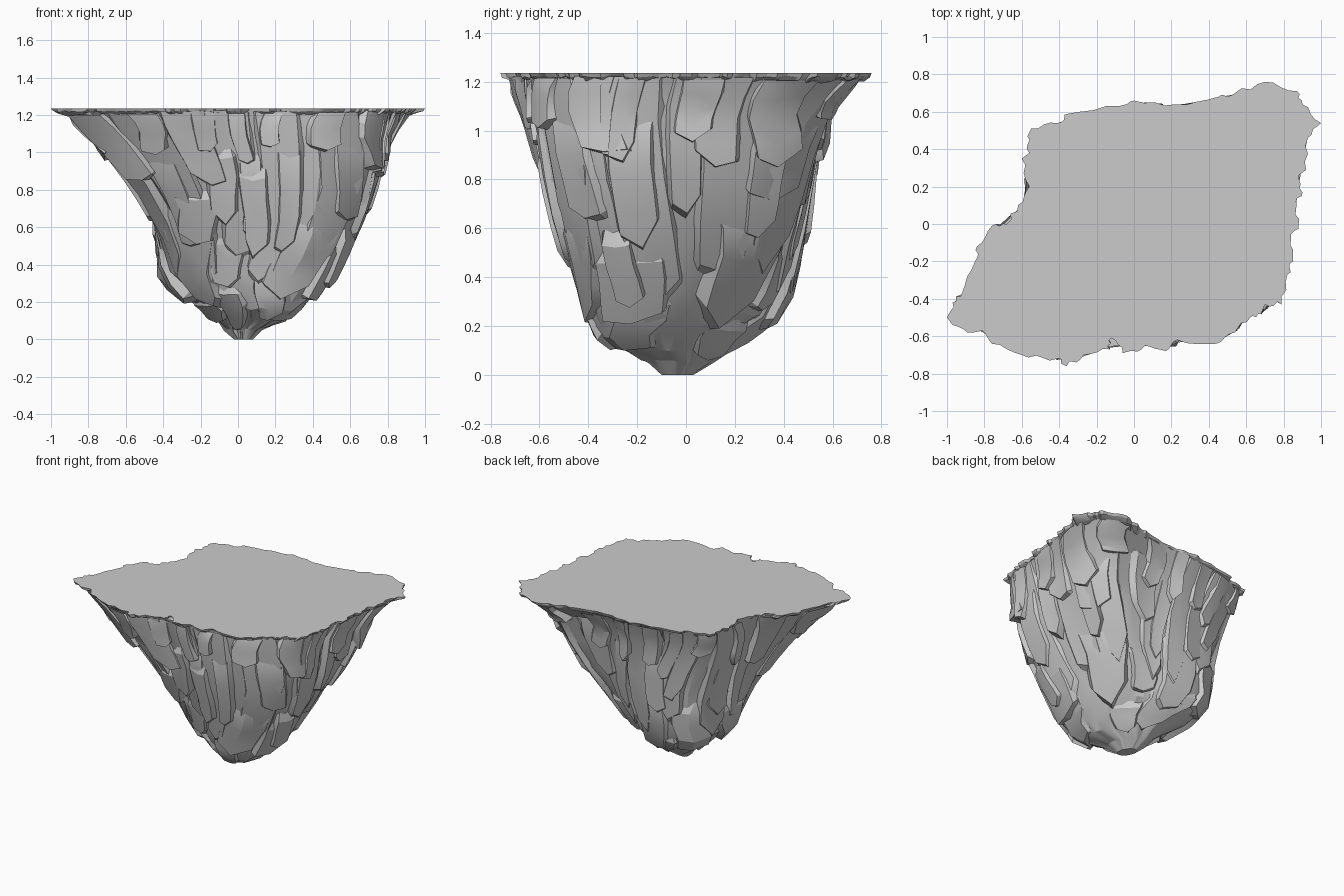
import bpy, bmesh, math, random
from mathutils import Vector

if "Cube" in bpy.data.objects:
    bpy.data.objects.remove(bpy.data.objects["Cube"])
random.seed(11)

# top outline, counter-clockwise from the left corner
OUT = [(-1, -.5), (-.97, -.54), (-.86, -.58), (-.81, -.57), (-.76, -.64), (-.6, -.7), (-.45, -.73), (-.41, -.72),
       (-.36, -.76), (-.27, -.7), (-.13, -.67), (-.12, -.61), (-.06, -.69), (.04, -.67), (.06, -.65), (.17, -.68),
       (.23, -.62), (.44, -.64), (.54, -.58), (.62, -.5), (.68, -.48), (.7, -.43), (.79, -.43), (.82, -.27),
       (.85, -.2), (.84, -.08), (.88, 0), (.87, .1), (.9, .17), (.88, .26), (.92, .29), (.93, .46), (1, .54),
       (.9, .64), (.87, .71), (.7, .76), (.54, .7), (.45, .68), (.22, .64), (0, .66), (-.08, .63), (-.35, .59),
       (-.41, .54), (-.55, .51), (-.57, .47), (-.56, .38), (-.6, .35), (-.56, .2), (-.62, .1), (-.68, 0),
       (-.76, -.01), (-.84, -.12), (-.85, -.2), (-.92, -.37), (-.97, -.42)]
# body levels: z, x min, x max, y min, y max, roundness
LEVELS = [(0, -.02, .08, -.1, .03, 1), (.05, -.07, .14, -.15, .11, 1), (.1, -.12, .26, -.25, .18, 1),
          (.16, -.19, .33, -.35, .26, 1), (.24, -.32, .41, -.39, .38, .9), (.35, -.43, .49, -.42, .44, .8),
          (.5, -.47, .59, -.47, .48, .65), (.7, -.54, .70, -.55, .53, .45), (.9, -.67, .79, -.61, .57, .3),
          (1.1, -.82, .84, -.67, .62, .15), (1.225, -.94, .94, -.72, .72, 0)]

# smoothed polar radius of the outline, one value every 2 degrees
dense = []
for i, a in enumerate(OUT):
    b = OUT[(i + 1) % len(OUT)]
    for j in range(12):
        dense.append(Vector(a).lerp(Vector(b), j / 12))
raw = []
for i in range(180):
    d = Vector((math.cos(math.radians(2 * i)), math.sin(math.radians(2 * i))))
    raw.append(max(dense, key=lambda p: p.normalized().dot(d)).length)
RAD = [sum(raw[(i + k) % 180] for k in range(-3, 4)) / 7 for i in range(180)]


def surf(deg, z):
    """Point on the rock body for a direction and a height."""
    z = min(max(z, 0), 1.225)
    f = (deg % 360) / 2
    i = int(f) % 180
    r = RAD[i] + (RAD[(i + 1) % 180] - RAD[i]) * (f - int(f))
    c, s = math.cos(math.radians(deg)), math.sin(math.radians(deg))
    for lo, hi in zip(LEVELS, LEVELS[1:]):
        if z <= hi[0]:
            break
    t = (z - lo[0]) / (hi[0] - lo[0])
    x0, x1, y0, y1, k = [a + (b - a) * t for a, b in zip(lo[1:], hi[1:])]
    p = Vector((r * c / .97, r * s / .74))
    # the lower part is an oval stretched from front right to back left
    e = Vector((c, s * 1.25)).normalized()
    e /= math.sqrt(((e.x - e.y) / 1.7) ** 2 + ((e.x + e.y) / 1.06) ** 2)
    q = p.lerp(e, k) * (1 + .15 * k * (1 - k))
    return Vector(((x0 + x1) / 2 + q.x * (x1 - x0) / 2, (y0 + y1) / 2 + q.y * (y1 - y0) / 2, z))


def out(deg, z, d):
    """Body point pushed outward by d."""
    n = (surf(deg + 3, z) - surf(deg - 3, z)).cross(surf(deg, z + .04) - surf(deg, z - .04))
    p = surf(deg, z) + n.normalized() * d
    p.z = min(max(p.z, 0.0), 1.225)
    return p


def finish(bm, name, angle=22):
    bmesh.ops.recalc_face_normals(bm, faces=bm.faces)
    me = bpy.data.meshes.new(name)
    bm.to_mesh(me)
    bm.free()
    ob = bpy.data.objects.new(name, me)
    bpy.context.collection.objects.link(ob)
    bpy.ops.object.select_all(action='DESELECT')
    bpy.context.view_layer.objects.active = ob
    ob.select_set(True)
    bpy.ops.object.shade_smooth_by_angle(angle=math.radians(angle))
    return ob


def loft(bm, rings):
    vr = [[bm.verts.new(p) for p in r] for r in rings]
    n = len(vr[0])
    for a, b in zip(vr, vr[1:]):
        for i in range(n):
            bm.faces.new((a[i], a[(i + 1) % n], b[(i + 1) % n], b[i]))
    bm.faces.new(vr[0][::-1])
    bm.faces.new(vr[-1])


def slab(bm, a0, a1, zt, zb, thick, lean=0):
    """Rock plate growing out of the body, thicker towards its cut-off lower end."""
    us = [0, .14, .5, .86, 1]
    vs = [0, .2, .45, .7, .9, 1]
    cl, cr = random.uniform(.03, .3), random.uniform(.03, .3)
    tilt = random.uniform(-.015, .015)
    kink = random.uniform(-.12, .12) * (a1 - a0)
    hang = zt > 1.15
    grid = []
    for j, v in enumerate(vs):
        row = []
        for i, u in enumerate(us):
            cut = cl * max(0, .5 - u) / .5 + cr * max(0, u - .5) / .5
            z = zt - (zt - zb) * v * (1 - cut)
            deg = a0 + (a1 - a0) * u + lean * v + kink * math.sin(v * 5)
            if i in (0, 4) or j == 5:
                d = -.03
            elif j == 0:
                d = thick * .3 if hang else -.02
            else:
                d = thick * (.45 + .6 * v) + tilt * (u - .5) * 2
            row.append(bm.verts.new(out(deg, z, d)))
        grid.append(row)
    for r, s in zip(grid, grid[1:]):
        for i in range(4):
            bm.faces.new((r[i], r[i + 1], s[i + 1], s[i]))


# thin flat ground sheet with a ragged edge
bm = bmesh.new()
edge = []
for i, a in enumerate(OUT):
    a, b = Vector(a), Vector(OUT[(i + 1) % len(OUT)])
    edge.append(a)
    if (b - a).length > .06:
        n = Vector((b.y - a.y, a.x - b.x)).normalized()
        edge += [a.lerp(b, t) + n * random.uniform(-.014, .012) for t in (.25, .5, .75)]
loft(bm, [[(p.x * s, p.y * s, z + (random.uniform(-.006, .006) if s < 1 else 0)) for p in edge]
          for s, z in ((.9, 1.195), (.96, 1.207), (.99, 1.22), (1, 1.235))])
finish(bm, "ground_top")

# core rock mass with uneven facets
bm = bmesh.new()
loft(bm, [[out(a, z, random.uniform(-.014, .006) if .04 < z < 1.2 else 0) for a in range(0, 360, 9)] for z in
          (0, .05, .1, .16, .24, .35, .5, .7, .9, 1.1, 1.225)])
finish(bm, "rock_core")

# layered rock plates: name, count, top range, bottom range, thickness range, width
LAYERS = [("long_plates", 13, (1.21, 1.225), (.2, .42), (.015, .03), (.85, 1.05)),
          ("middle_plates", 15, (1.0, 1.225), (.36, .7), (.025, .05), (.55, .95)),
          ("upper_plates", 19, (1.21, 1.225), (.76, 1.05), (.035, .06), (.5, .95)),
          ("lower_lumps", 9, (.45, .8), (.1, .26), (.02, .045), (.75, 1.1)),
          ("tip_lumps", 5, (.2, .35), (.03, .1), (.01, .025), (.7, 1.0))]
for name, count, top, bot, th, wid in LAYERS:
    bm = bmesh.new()
    pitch = 360 / count
    for k in range(count):
        w = pitch * random.uniform(*wid)
        a = k * pitch + random.uniform(-.2, .2) * pitch
        slab(bm, a, a + w, random.uniform(*top), random.uniform(*bot), random.uniform(*th), random.uniform(-4, 4))
    finish(bm, name)

# distinctive plates seen on the front and right faces
bm = bmesh.new()
for a0, a1, zt, zb, th in ((-123, -103, 1.225, .8, .05), (-97, -76, .97, .4, .055), (-140, -112, .82, .5, .05),
                           (2, 20, 1.225, .83, .045), (-25, -15, 1.225, .87, .045), (-32, -18, .6, .27, .05),
                           (-82, -50, .36, .1, .03), (22, 34, .95, .55, .05)):
    slab(bm, a0, a1, zt, zb, th)
finish(bm, "feature_plates")
